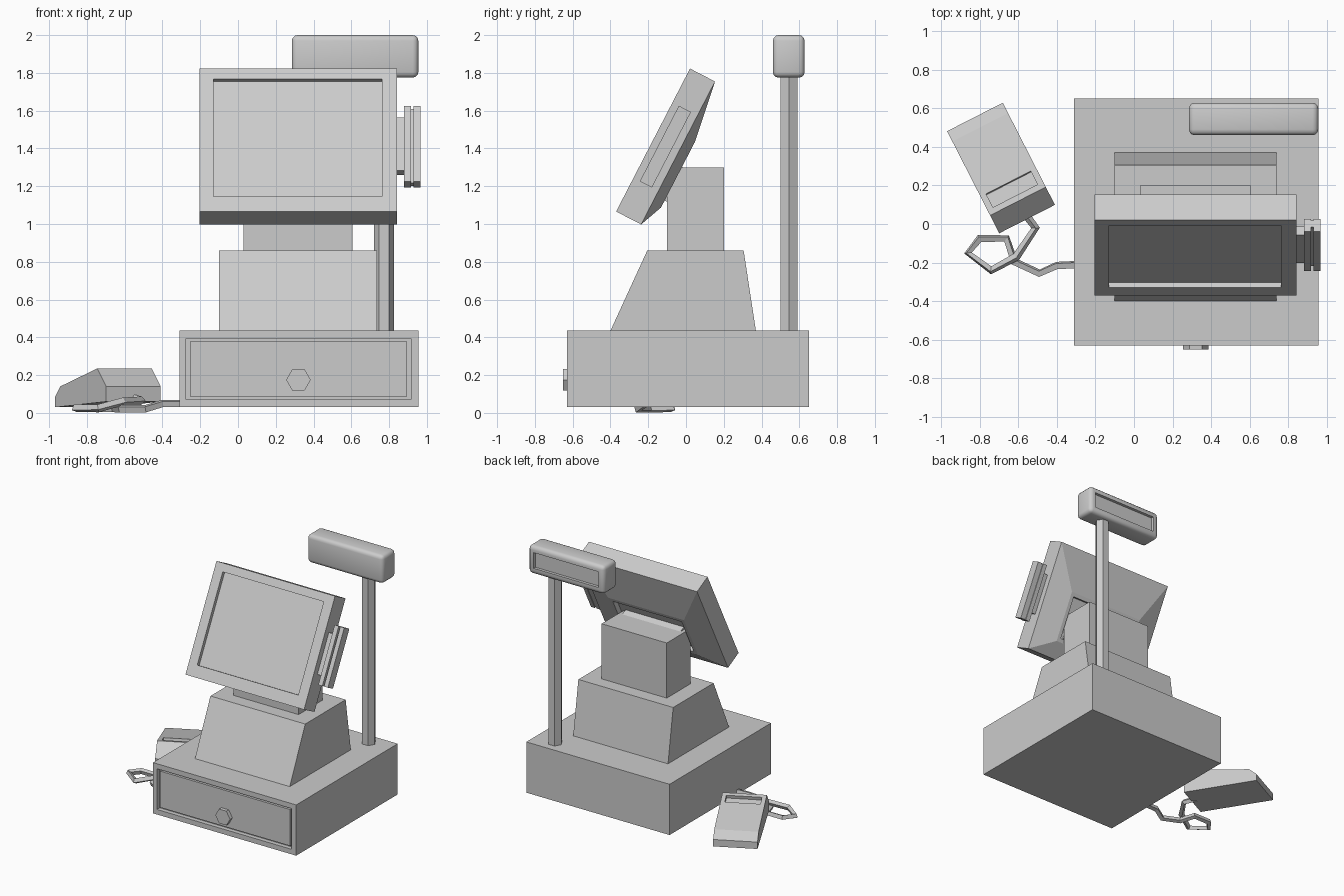
import bpy, bmesh
from math import radians, sin, cos
from mathutils import Matrix, Vector

if "Cube" in bpy.data.objects:
    bpy.data.objects.remove(bpy.data.objects["Cube"])

I = Matrix.Identity(4)


def hull(name, pts, M=I):
    """Convex flat-faced solid around the given points."""
    bm = bmesh.new()
    for p in pts:
        bm.verts.new(M @ Vector(p))
    bmesh.ops.convex_hull(bm, input=bm.verts[:])
    bmesh.ops.dissolve_limit(bm, angle_limit=radians(1), verts=bm.verts[:], edges=bm.edges[:])
    bmesh.ops.recalc_face_normals(bm, faces=bm.faces[:])
    me = bpy.data.meshes.new(name)
    bm.to_mesh(me)
    bm.free()
    ob = bpy.data.objects.new(name, me)
    bpy.context.collection.objects.link(ob)
    return ob


def box_pts(xs, ys, zs):
    return [(x, y, z) for x in xs for y in ys for z in zs]


def box(name, xs, ys, zs, M=I):
    return hull(name, box_pts(xs, ys, zs), M)


def prism(name, xs, profile, M=I):
    """Convex y-z profile extruded along x."""
    return hull(name, [(x, y, z) for x in xs for y, z in profile], M)


def hexagon(r):
    return [(r * cos(radians(60 * i)), r * sin(radians(60 * i))) for i in range(6)]


def cut(ob, xs, ys, zs, M=I):
    """Carve a box-shaped recess."""
    cutter = box("cutter", xs, ys, zs, M)
    cutter.hide_render = True
    mod = ob.modifiers.new("recess", 'BOOLEAN')
    mod.operation = 'DIFFERENCE'
    mod.solver = 'EXACT'
    mod.object = cutter
    bpy.context.view_layer.objects.active = ob
    for m in list(ob.modifiers):
        bpy.ops.object.modifier_apply(modifier=m.name)
    bpy.data.objects.remove(cutter)


# Cash drawer: case with recessed front panel and hexagonal lock
case = box("drawer_case", (-.31, .955), (-.63, .65), (.03, .435))
cut(case, (-.275, .915), (-.7, -.595), (.07, .395))
box("drawer_front", (-.255, .895), (-.62, -.59), (.088, .378))
hull("drawer_lock", [(.32 + a, y, .175 + b) for a, b in hexagon(.065) for y in (-.65, -.61)])

# Pedestal and neck
prism("pedestal", (-.10, .737), [(-.40, .435), (.37, .435), (.305, .86), (-.205, .86)])
box("neck", (.03, .605), (-.10, .20), (.86, 1.30))

# Customer display on its pole
hull("display_pole", [(.773 + a, .545 + b, z) for a, b in hexagon(.053) for z in (.43, 1.79)])
display = box("customer_display", (.285, .955), (.46, .628), (1.775, 2.0))
bev = display.modifiers.new("round", 'BEVEL')
bev.width, bev.segments = .03, 3
cut(display, (.335, .905), (.605, .7), (1.825, 1.95))
bpy.context.view_layer.objects.active = display
display.select_set(True)
bpy.ops.object.shade_smooth_by_angle(angle=radians(35))
display.select_set(False)

# Monitor: tilted frame, local y = depth from the screen, local z = up the screen
T = Matrix.Translation((0, -.37, 1.066)) @ Matrix.Rotation(radians(-27.33), 4, 'X')
monitor = hull("monitor", box_pts((-.205, .842), (0, .149), (0, .852))
               + box_pts((-.015, .652), (.2015,), (.128, .521)), T)
cut(monitor, (-.13, .762), (-.1, .028), (.09, .79), T)
cut(monitor, (.015, .622), (.16, .3), (.158, .491), T)
box("monitor_mount", (.06, .575), (.15, .24), (.17, .37), T)

# Card reader on the monitor side: two plates with a swipe slot between
box("reader_bracket", (.83, .885), (.05, .10), (.27, .585), T)
box("reader_inner_plate", (.88, .916), (.038, .11), (.20, .65), T)
box("reader_outer_plate", (.93, .965), (.038, .11), (.20, .65), T)
box("reader_core", (.91, .935), (.065, .105), (.205, .645), T)

# Hand scanner lying beside the drawer, local y runs toward its near end
S = Matrix.Translation((-.824, .5545, 0)) @ Matrix.Rotation(radians(207.04), 4, 'Z')
scanner = prism("scanner", (-.162, .162), [(0, .03), (0, .085), (.06, .14), (.49, .235),
                                           (.594, .14), (.594, .06)], S)
R = S @ Matrix.Translation((0, .42, .2195)) @ Matrix.Rotation(radians(12.45), 4, 'X')
cut(scanner, (-.13, .13), (-.04, .04), (-.025, .06), R)

# Looped scanner cable
path = [(-.57, .06, .08), (-.51, -.02, .065), (-.61, -.17, .06), (-.74, -.24, .024),
        (-.86, -.15, .024), (-.80, -.075, .024), (-.66, -.075, .024), (-.62, -.195, .022),
        (-.49, -.255, .022), (-.40, -.215, .05), (-.29, -.21, .05)]
cu = bpy.data.curves.new("scanner_cable", 'CURVE')
cu.dimensions = '3D'
cu.bevel_depth, cu.bevel_resolution = .022, 0
cu.use_fill_caps = True
sp = cu.splines.new('POLY')
sp.use_smooth = False
sp.points.add(len(path) - 1)
for pt, co in zip(sp.points, path):
    pt.co = (*co, 1)
bpy.context.collection.objects.link(bpy.data.objects.new("scanner_cable", cu))
